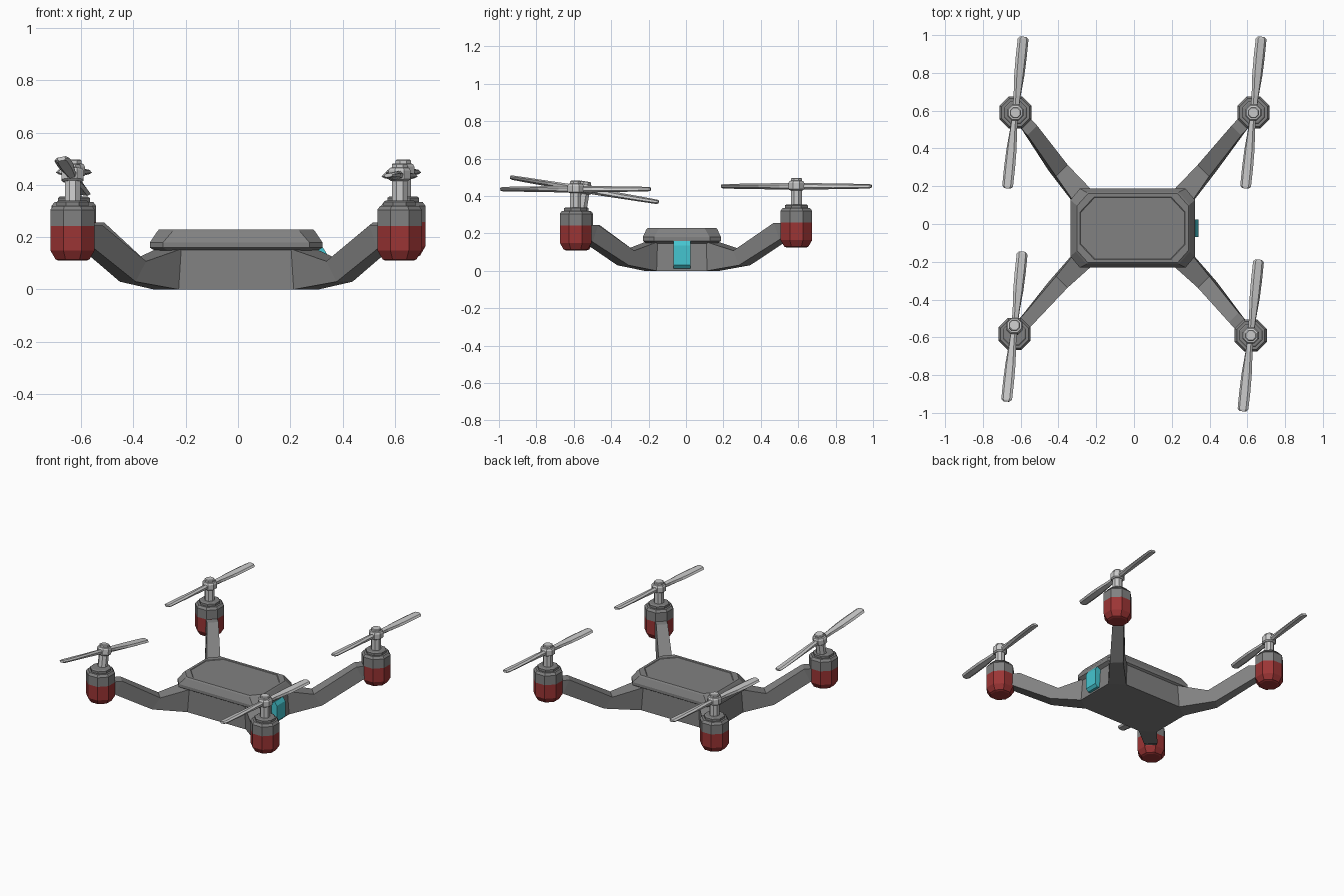
import bpy, math
from mathutils import Matrix, Vector

if "Cube" in bpy.data.objects:
    bpy.data.objects.remove(bpy.data.objects["Cube"])


def material(name, rgb):
    m = bpy.data.materials.new(name)
    m.diffuse_color = (*rgb, 1)
    m.use_nodes = True
    m.node_tree.nodes["Principled BSDF"].inputs["Base Color"].default_value = m.diffuse_color
    return m


GREY = material("body grey", (0.22, 0.22, 0.22))
RED = material("motor red", (0.33, 0.035, 0.035))
LIGHT = material("rotor light grey", (0.58, 0.58, 0.58))
TEAL = material("panel teal", (0.06, 0.56, 0.63))


def loft(name, rings, mat, matrix=None):
    """Skin a list of equally long point rings and cap both ends."""
    n = len(rings[0])
    verts = [Vector(p) for r in rings for p in r]
    if matrix:
        verts = [matrix @ v for v in verts]
    faces = [(i * n + j, i * n + (j + 1) % n, (i + 1) * n + (j + 1) % n, (i + 1) * n + j)
             for i in range(len(rings) - 1) for j in range(n)]
    faces += [tuple(range(n))[::-1], tuple((len(rings) - 1) * n + j for j in range(n))]
    me = bpy.data.meshes.new(name)
    me.from_pydata(verts, [], faces)
    me.materials.append(mat)
    ob = bpy.data.objects.new(name, me)
    bpy.context.collection.objects.link(ob)
    # consistent outward normals
    import bmesh
    bm = bmesh.new()
    bm.from_mesh(me)
    bmesh.ops.recalc_face_normals(bm, faces=bm.faces)
    bm.to_mesh(me)
    bm.free()
    return ob


def turned(name, profile, mat, matrix, sides=8):
    """Low-poly turned part from (radius, z) pairs."""
    rings = [[(r * math.cos(a), r * math.sin(a), z)
              for a in [(k + 0.5) * math.tau / sides for k in range(sides)]]
             for r, z in profile]
    return loft(name, rings, mat, matrix)


def octagon(hx, hy, cx, cy, z):
    """Rectangle with cut corners, centred on the body."""
    pts = [(hx, -hy + cy), (hx, hy - cy), (hx - cx, hy), (-hx + cx, hy),
           (-hx, hy - cy), (-hx, -hy + cy), (-hx + cx, -hy), (hx - cx, -hy)]
    return [(x - 0.007, y - 0.022, z) for x, y in pts]


# Body: lower hull and upper shell
loft("lower_hull", [octagon(0.315, 0.2, 0.095, 0.065, 0.0),
                    octagon(0.305, 0.195, 0.095, 0.065, 0.16)], GREY)
loft("upper_shell", [octagon(0.305, 0.185, 0.05, 0.055, 0.145),
                     octagon(0.33, 0.209, 0.05, 0.06, 0.16),
                     octagon(0.33, 0.209, 0.05, 0.06, 0.18),
                     octagon(0.302, 0.19, 0.058, 0.065, 0.222),
                     octagon(0.295, 0.183, 0.058, 0.065, 0.23),
                     octagon(0.278, 0.183 - 0.017, 0.075, 0.08, 0.23),
                     octagon(0.275, 0.163, 0.075, 0.08, 0.227)], GREY)

# Side panel
loft("side_panel", [[(0.27, y0, 0.012), (x, y0, 0.012), (x, y1, 0.012), (0.27, y1, 0.012)]
                    if k == 0 else
                    [(0.27, y0, z), (x, y0, z), (x, y1, z), (0.27, y1, z)]
                    for k, (x, z, y0, y1) in enumerate([(0.325, 0.012, -0.068, 0.024),
                                                        (0.341, 0.03, -0.068, 0.024),
                                                        (0.341, 0.135, -0.068, 0.024),
                                                        (0.325, 0.16, -0.068, 0.024)])], TEAL)


def arm(name, sx, sy, motor):
    """Arm flaring from the hull corner, dipping, then rising to the motor."""
    def cross(center_top, center_bot, wt, zt, zb):
        px, py = 0.707 * sx, -0.707 * sy
        (tx, ty), (bx, by) = center_top, center_bot
        return [(tx + px * wt, ty + py * wt, zt), (tx - px * wt, ty - py * wt, zt),
                (bx - px * wt, by - py * wt, zb), (bx + px * wt, by + py * wt, zb)]
    cx, cy = -0.007, -0.022
    hull = [(cx + sx * 0.305, cy + sy * 0.13, 0.155), (cx + sx * 0.21, cy + sy * 0.195, 0.155),
            (cx + sx * 0.22, cy + sy * 0.2, 0.0), (cx + sx * 0.315, cy + sy * 0.135, 0.0)]
    lift = 0.012 if sy > 0 else 0
    mx, my = motor

    def p(x, y):
        return (cx + sx * x, -0.012 + sy * y)
    rings = [hull,
             cross(p(0.375, 0.295), p(0.415, 0.325), 0.043, 0.108, 0.03),
             cross((mx - sx * 0.09, my - sy * 0.095), (mx - sx * 0.06, my - sy * 0.065),
                   0.036, 0.245 + lift, 0.155 + lift),
             cross((mx - sx * 0.02, my - sy * 0.02), (mx - sx * 0.02, my - sy * 0.02),
                   0.036, 0.245 + lift, 0.19 + lift)]
    loft(name, rings, GREY)


def blade(name, matrix):
    """Pitched blade lofted from (distance, half width, half thickness, pitch)."""
    rings = []
    for d, w, t, pitch in [(0.02, 0.018, 0.014, 22), (0.09, 0.02, 0.014, 20),
                           (0.2, 0.028, 0.011, 16), (0.3, 0.03, 0.01, 13),
                           (0.392, 0.029, 0.009, 10), (0.404, 0.017, 0.007, 10)]:
        c, s = math.cos(math.radians(pitch)), math.sin(math.radians(pitch))
        rings.append([(d, u * c - v * s, 0.437 + u * s + v * c)
                      for u, v in [(-w, 0), (-w * 0.6, -t), (w * 0.6, -t),
                                   (w, 0), (w * 0.6, t), (-w * 0.6, t)]])
    loft(name, rings, LIGHT, matrix)


# Four corners: arm, motor and rotor
for label, sx, sy, mx, my, tilt in [("front_left", -1, -1, -0.633, -0.582, -9.5),
                                    ("front_right", 1, -1, 0.618, -0.59, 0),
                                    ("rear_left", -1, 1, -0.628, 0.59, 0),
                                    ("rear_right", 1, 1, 0.632, 0.59, 0)]:
    arm(label + "_arm", sx, sy, (mx, my))
    base = Matrix.Translation((mx, my, 0.015 if sy > 0 else 0))
    turned(label + "_motor_bottom", [(0.058, 0.11), (0.07, 0.115), (0.092, 0.15),
                                     (0.092, 0.243)], RED, base)
    turned(label + "_motor_top", [(0.092, 0.243), (0.092, 0.305), (0.08, 0.32), (0.066, 0.32),
                                  (0.066, 0.335), (0.058, 0.34)], GREY, base)
    # the loose rotor leans about the motor centre
    lean = base @ Matrix.Translation((0, 0, 0.2)) @ \
        Matrix.Rotation(math.radians(tilt), 4, 'X') @ Matrix.Translation((0, 0, -0.2))
    turned(label + "_shaft", [(0.032, 0.31), (0.032, 0.425)], LIGHT, lean)
    turned(label + "_rotor_hub", [(0.036, 0.415), (0.046, 0.422), (0.046, 0.455), (0.04, 0.465),
                                  (0.032, 0.467), (0.032, 0.478), (0.027, 0.482)], LIGHT, lean)
    for k in range(2):
        blade(f"{label}_blade_{k + 1}",
              lean @ Matrix.Rotation(math.radians(84 + 180 * k), 4, 'Z'))
